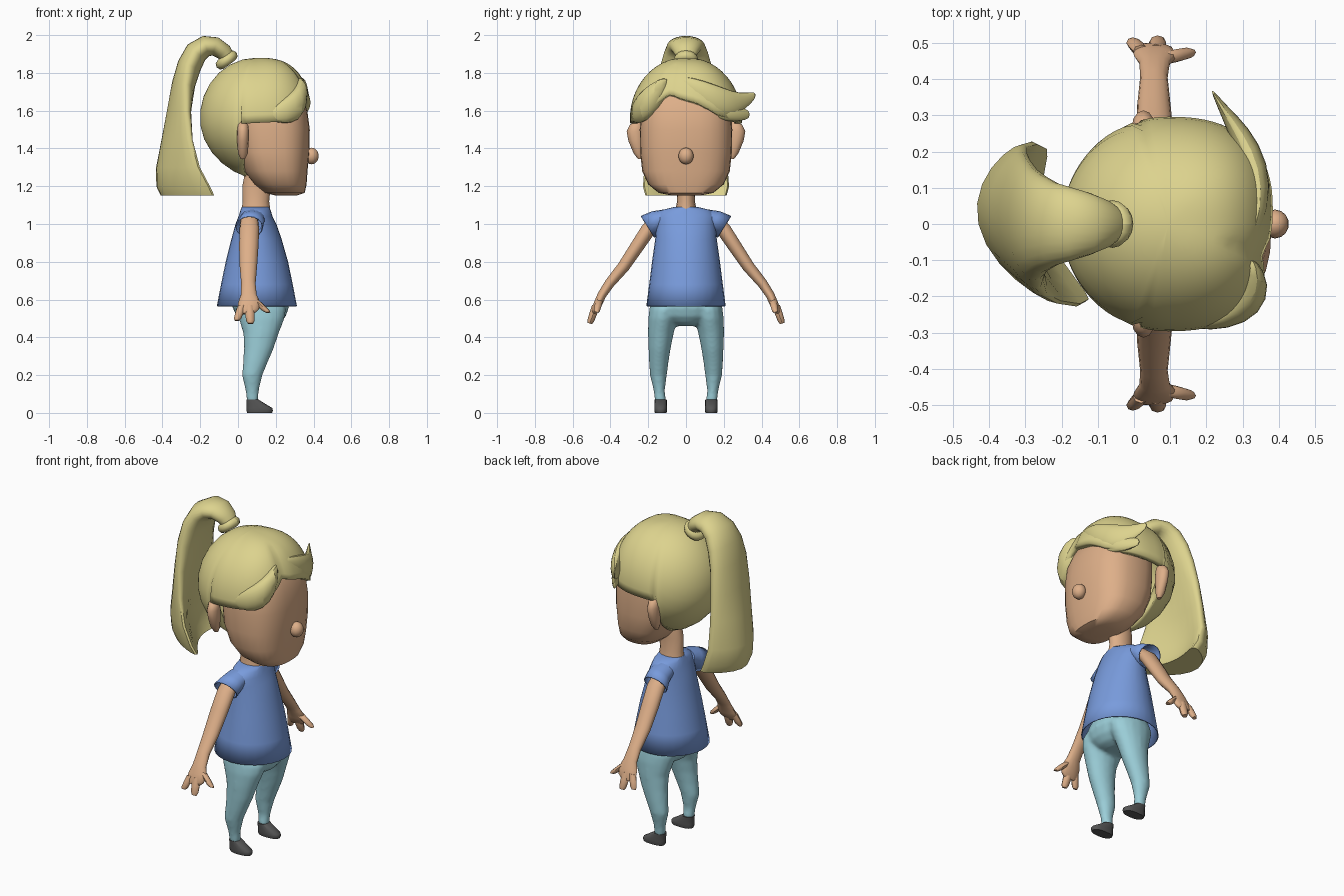
import bpy, bmesh, math
from mathutils import Vector, Matrix

if "Cube" in bpy.data.objects:
    bpy.data.objects.remove(bpy.data.objects["Cube"])


def material(name, rgb):
    m = bpy.data.materials.new(name)
    m.diffuse_color = (*rgb, 1)
    m.use_nodes = True
    m.node_tree.nodes["Principled BSDF"].inputs["Base Color"].default_value = m.diffuse_color
    return m


HAIR = material("blonde hair", (0.72, 0.65, 0.27))
SKIN = material("skin", (0.73, 0.43, 0.25))
BLUE = material("blue shirt", (0.19, 0.33, 0.72))
TEAL = material("light teal trousers", (0.33, 0.62, 0.69))
GREY = material("dark grey shoes", (0.09, 0.09, 0.09))


def finish(name, bm, mat, angle=50, thickness=0, subsurf=0):
    bmesh.ops.recalc_face_normals(bm, faces=bm.faces)
    me = bpy.data.meshes.new(name)
    bm.to_mesh(me)
    bm.free()
    me.materials.append(mat)
    me.shade_smooth()
    me.set_sharp_from_angle(angle=math.radians(angle))
    ob = bpy.data.objects.new(name, me)
    bpy.context.collection.objects.link(ob)
    if thickness:
        s = ob.modifiers.new("thickness", 'SOLIDIFY')
        s.thickness, s.offset = thickness, -1
    if subsurf:
        m = ob.modifiers.new("smooth", 'SUBSURF')
        m.levels = m.render_levels = subsurf
    return ob


def spow(v, p):
    return math.copysign(abs(v) ** p, v)


def skin_rings(bm, rings, sides=16, n=2.0, cap=(True, True)):
    """Skin rings given as (centre, u half-axis, v half-axis, optional bend along x)."""
    loops = []
    for c, u, v, *bend in rings:
        loop = []
        for i in range(sides):
            a = 2 * math.pi * i / sides
            p = Vector(c) + Vector(u) * spow(math.cos(a), 2 / n) + Vector(v) * spow(math.sin(a), 2 / n)
            if bend:
                p.x += bend[0] * math.sin(a) ** 2
            loop.append(bm.verts.new(p))
        loops.append(loop)
    for p, q in zip(loops, loops[1:]):
        for i in range(sides):
            j = (i + 1) % sides
            bm.faces.new((p[i], p[j], q[j], q[i]))
    if cap[0]:
        bm.faces.new(loops[0])
    if cap[1]:
        bm.faces.new(loops[-1])


def loft(name, rings, mat, sides=16, n=2.0, cap=(True, True), **kw):
    bm = bmesh.new()
    skin_rings(bm, rings, sides, n, cap)
    return finish(name, bm, mat, **kw)


def upright(rows, cy=0):
    """Rows (z, centre x, half x, half y) as horizontal rings."""
    return [((cx, cy, z), (rx, 0, 0), (0, ry, 0)) for z, cx, rx, ry in rows]


def limb(rows, s):
    """Rows (x, y, z, half x, half thickness), bending in the yz plane, on side s."""
    out = []
    for i, (x, y, z, rx, rt) in enumerate(rows):
        a, b = rows[max(i - 1, 0)], rows[min(i + 1, len(rows) - 1)]
        t = Vector((0, s * (b[1] - a[1]), b[2] - a[2])).normalized()
        out.append(((x, s * y, z), (rx, 0, 0), Vector((0, -t.z, t.y)) * rt))
    return out


# Head, nose, neck
loft("head", upright([(1.152, .255, .06, .08), (1.165, .248, .105, .145), (1.21, .225, .138, .2),
                      (1.28, .2, .168, .232), (1.38, .185, .193, .243), (1.5, .18, .2, .245),
                      (1.6, .172, .195, .238), (1.68, .16, .175, .215), (1.76, .145, .13, .16),
                      (1.8, .14, .06, .08)]), SKIN, sides=28, n=2.6)
bm = bmesh.new()
bmesh.ops.create_uvsphere(bm, u_segments=14, v_segments=10, radius=1)
bm.transform(Matrix.Translation((.39, 0, 1.36)) @ Matrix.Diagonal((.038, .04, .044, 1)))
finish("nose", bm, SKIN)
loft("neck", upright([(1.06, .095, .078, .06), (1.12, .095, .07, .047), (1.2, .098, .075, .048),
                      (1.29, .11, .07, .05)]), SKIN)

# Hair cap: an ellipsoid cut off along a hairline that depends on direction
HAIRLINE = [(-106, 1.53), (-60, 1.545), (-42, 1.585), (-25, 1.65), (-14, 1.69), (10, 1.635),
            (30, 1.58), (55, 1.545), (106, 1.53)]
C, R, RZ = Vector((.095, 0, 1.56)), .297, .32


def edge_angle(d):
    if abs(d) > 105:
        return math.pi - math.asin(min(1, .075 / (R * -math.cos(math.radians(d)))))
    for (d0, z0), (d1, z1) in zip(HAIRLINE, HAIRLINE[1:]):
        if d0 <= d <= d1:
            return math.acos((z0 + (z1 - z0) * (d - d0) / (d1 - d0) - C.z) / RZ)


bm = bmesh.new()
cols, steps = 72, 12
top = bm.verts.new(C + Vector((0, 0, RZ)))
grid = []
for i in range(cols):
    d = -180 + 360 * i / cols
    a = math.radians(d)
    p = 2 / 2.5 if abs(d) < 90 else 1
    groove = 1 - .05 * math.exp(-((d + 14) / 7) ** 2)
    col = []
    for k in range(1, steps + 1):
        f = edge_angle(d) * k / steps
        # fuller at the front, tapering to the nape
        e = 1 - .33 * max(0, math.cos(a)) if f < math.pi / 2 else 1.25
        r = R * math.sin(f) ** e * (groove if k > 4 else 1)
        col.append(bm.verts.new(C + Vector((r * spow(math.cos(a), p), r * spow(math.sin(a), p),
                                            RZ * math.cos(f)))))
    grid.append(col)
for i in range(cols):
    p, q = grid[i], grid[(i + 1) % cols]
    bm.faces.new((top, p[0], q[0]))
    for k in range(steps - 1):
        bm.faces.new((p[k], p[k + 1], q[k + 1], q[k]))
finish("hair_cap", bm, HAIR, thickness=.035)


# Swept fringe locks with pointed tips: rows of x, y, z, half height, half thickness
def lock(name, rows):
    rings = []
    for x, y, z, h, t in rows:
        rad = Vector((x - C.x, y, 0)).normalized()
        rings.append(((x, y, z), rad * t, (0, 0, h)))
    loft(name, rings, HAIR, sides=10, subsurf=1)


lock("fringe_lock_upper", [(.31, -.06, 1.76, .03, .02), (.345, .04, 1.705, .075, .035),
                           (.338, .15, 1.655, .09, .045), (.295, .245, 1.63, .075, .035),
                           (.25, .31, 1.65, .045, .018), (.213, .372, 1.685, .02, .004)])
lock("fringe_lock_lower", [(.335, .12, 1.61, .045, .025), (.305, .22, 1.59, .05, .033),
                           (.27, .285, 1.58, .04, .022), (.24, .34, 1.58, .022, .005)])
lock("fringe_lock_side", [(.32, -.09, 1.74, .04, .02), (.335, -.14, 1.69, .085, .055),
                          (.315, -.215, 1.63, .095, .055), (.245, -.265, 1.595, .07, .035),
                          (.16, -.282, 1.575, .03, .01)])

# Ponytail: rows of x, z, half width, half thickness, skew, bend; it curls forward at its sides
tail = [(-.045, 1.865, .04, .035, 0, 0), (-.075, 1.91, .065, .045, 0, 0), (-.12, 1.94, .085, .05, 0, 0),
        (-.17, 1.942, .1, .056, 0, 0), (-.22, 1.91, .115, .062, 0, 0), (-.257, 1.84, .135, .064, 0, 0),
        (-.288, 1.74, .155, .062, .03, .01), (-.315, 1.6, .18, .06, .08, .03),
        (-.34, 1.45, .2, .062, .14, .06), (-.36, 1.3, .22, .07, .22, .1),
        (-.35, 1.2, .228, .078, .27, .13), (-.325, 1.15, .215, .08, .28, .13)]
rings = []
for i, (x, z, w, t, k, bend) in enumerate(tail):
    a, b = tail[max(i - 1, 0)], tail[min(i + 1, len(tail) - 1)]
    d = Vector((b[0] - a[0], 0, b[1] - a[1])).normalized()
    if i > 8:
        d = Vector((0, 0, -1))
    rings.append(((x, 0, z), Vector((d.z, 0, -d.x)) * t, (-k * w, w, 0), bend))
loft("ponytail", rings, HAIR, sides=24)

# Hair tie
rings = []
for i in range(17):
    a = 2 * math.pi * i / 16
    ax, side = Vector((-.6, 0, .8)), Vector((.8, 0, .6))
    out = side * math.cos(a) + Vector((0, 1, 0)) * math.sin(a)
    rings.append((Vector((-.06, 0, 1.868)) + out * .038, out * .028, ax * .028))
loft("hair_tie", rings, HAIR, sides=8, cap=(False, False))

# Shirt, open at the hem
loft("shirt", upright([(.565, .1, .212, .21), (.68, .1, .19, .195), (.8, .1, .165, .18),
                       (.92, .098, .133, .163), (1.0, .095, .108, .158), (1.04, .093, .09, .158),
                       (1.072, .093, .08, .135), (1.09, .093, .073, .065)]),
     BLUE, sides=28, cap=(False, True), thickness=.006)

# Trousers: seat and two legs fused into one skin; leg rows are z, centre x, centre y, half x, half y
legs = [(.055, .077, .135, .03, .03), (.12, .075, .142, .036, .03), (.2, .075, .146, .055, .045),
        (.27, .093, .144, .066, .052), (.34, .11, .14, .079, .059), (.42, .122, .133, .094, .068),
        (.5, .125, .122, .122, .078), (.55, .12, .112, .135, .082), (.6, .115, .1, .115, .08)]
bm = bmesh.new()
skin_rings(bm, upright([(.46, .12, .06, .06), (.475, .122, .1, .1), (.51, .123, .13, .17),
                        (.56, .12, .15, .193), (.62, .112, .14, .175), (.66, .105, .12, .15)]), 24, 2.1)
for s in (1, -1):
    skin_rings(bm, [((x, s * y, z), (rx, 0, 0), (0, ry, 0)) for z, x, y, rx, ry in legs])
trousers = finish("trousers", bm, TEAL)
m = trousers.modifiers.new("fuse", 'REMESH')
m.mode, m.voxel_size, m.use_smooth_shade = 'VOXEL', .01, True
m = trousers.modifiers.new("soften", 'SMOOTH')
m.factor, m.iterations = .5, 8

for s, side in ((1, "left"), (-1, "right")):
    # Ear, wider towards the top
    loft(side + "_ear", [((.026, s * y, z), (rx, 0, 0), (0, ry, 0)) for z, y, rx, ry in
                         ((1.345, .243, .012, .012), (1.375, .252, .026, .026), (1.44, .263, .031, .042),
                          (1.49, .268, .032, .046), (1.525, .264, .028, .034), (1.54, .258, .014, .015))],
         SKIN, sides=12)

    # Sleeve, open at the cuff
    loft(side + "_sleeve", limb([(.078, .1, 1.035, .066, .045), (.072, .155, 1.015, .068, .058),
                                 (.06, .203, .985, .073, .068)], s),
         BLUE, cap=(True, False), thickness=.006)

    # Arm and palm
    loft(side + "_arm", limb([(.06, .14, 1.03, .045, .03), (.06, .2, .97, .052, .04),
                              (.057, .26, .88, .051, .037), (.055, .33, .775, .046, .033),
                              (.055, .405, .685, .038, .027), (.057, .445, .625, .042, .024),
                              (.06, .465, .58, .06, .023), (.053, .482, .545, .056, .02),
                              (.045, .49, .525, .04, .012)], s), SKIN, sides=14)

    # Fingers and thumb
    for name, a, b, r in (("back_finger", (.02, .478, .565), (-.004, .503, .495), .022),
                          ("middle_finger", (.06, .478, .565), (.066, .507, .48), .025),
                          ("thumb", (.085, .458, .6), (.152, .473, .537), .023)):
        rows = []
        for f, k in ((0, 1), (.5, 1), (.9, .9), (1.08, .6)):
            c = [a[j] + (b[j] - a[j]) * f for j in range(3)]
            rows.append((*c, r * k, r * k * .8))
        loft(f"{side}_{name}", limb(rows, s), SKIN, sides=8)

    # Shoe
    loft(side + "_shoe", upright([(0, .115, .066, .031), (.012, .115, .07, .034), (.026, .113, .068, .034),
                                  (.045, .097, .052, .033), (.07, .077, .033, .032)], s * .134),
         GREY, n=2.5)
